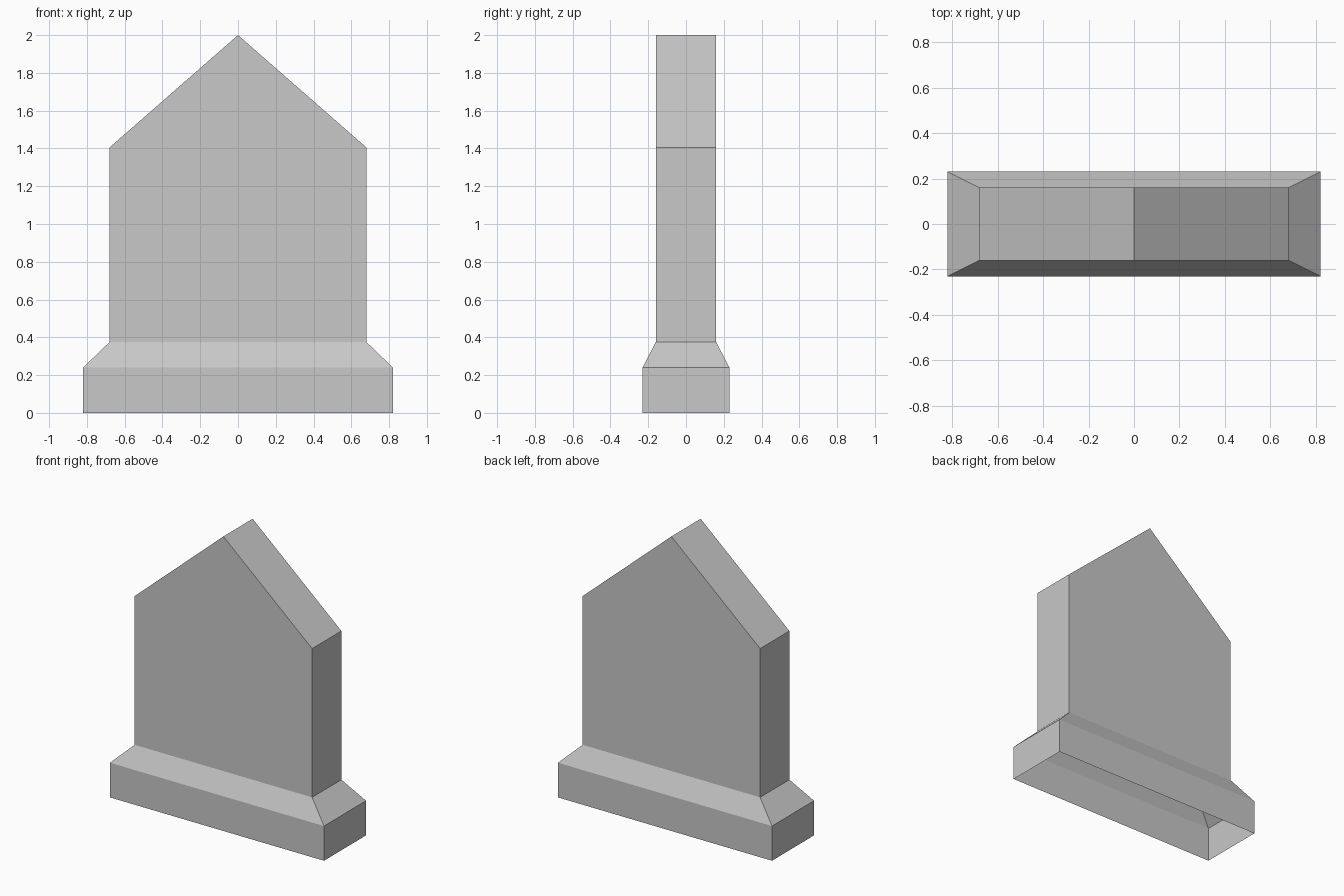
import bpy
import bmesh

cube = bpy.data.objects.get("Cube")
if cube:
    bpy.data.objects.remove(cube, do_unlink=True)

# Stone colour
stone = bpy.data.materials.new("stone_grey")
stone.use_nodes = True
colour = (0.58, 0.58, 0.58, 1.0)
stone.diffuse_color = colour
stone.node_tree.nodes["Principled BSDF"].inputs["Base Color"].default_value = colour

bm = bmesh.new()


def ring(half_x, half_y, z):
    """Rectangle of vertices, counter-clockwise from the front right corner."""
    corners = ((-1, -1), (1, -1), (1, 1), (-1, 1))
    return [bm.verts.new((sx * half_x, sy * half_y, z)) for sx, sy in corners]


# Plinth, sloped shoulder and upright slab as one shell, open underneath
rings = [ring(0.82, 0.23, 0), ring(0.82, 0.23, 0.24),
         ring(0.68, 0.16, 0.375), ring(0.68, 0.16, 1.405)]
front_peak = bm.verts.new((0, -0.16, 2))
back_peak = bm.verts.new((0, 0.16, 2))

for i, (low, high) in enumerate(zip(rings, rings[1:])):
    for side in range(4):
        nxt = (side + 1) % 4
        face = [low[side], low[nxt], high[nxt], high[side]]
        # The slab's front and back rise into the gable point
        if i == len(rings) - 2 and side in (0, 2):
            face.insert(3, front_peak if side == 0 else back_peak)
        bm.faces.new(face)

# Two sloping top faces
a, b, c, d = rings[-1]
bm.faces.new((b, c, back_peak, front_peak))
bm.faces.new((d, a, front_peak, back_peak))

mesh = bpy.data.meshes.new("pointed_slab")
bm.to_mesh(mesh)
bm.free()
mesh.materials.append(stone)
slab = bpy.data.objects.new("pointed_slab_on_plinth", mesh)
bpy.context.collection.objects.link(slab)
